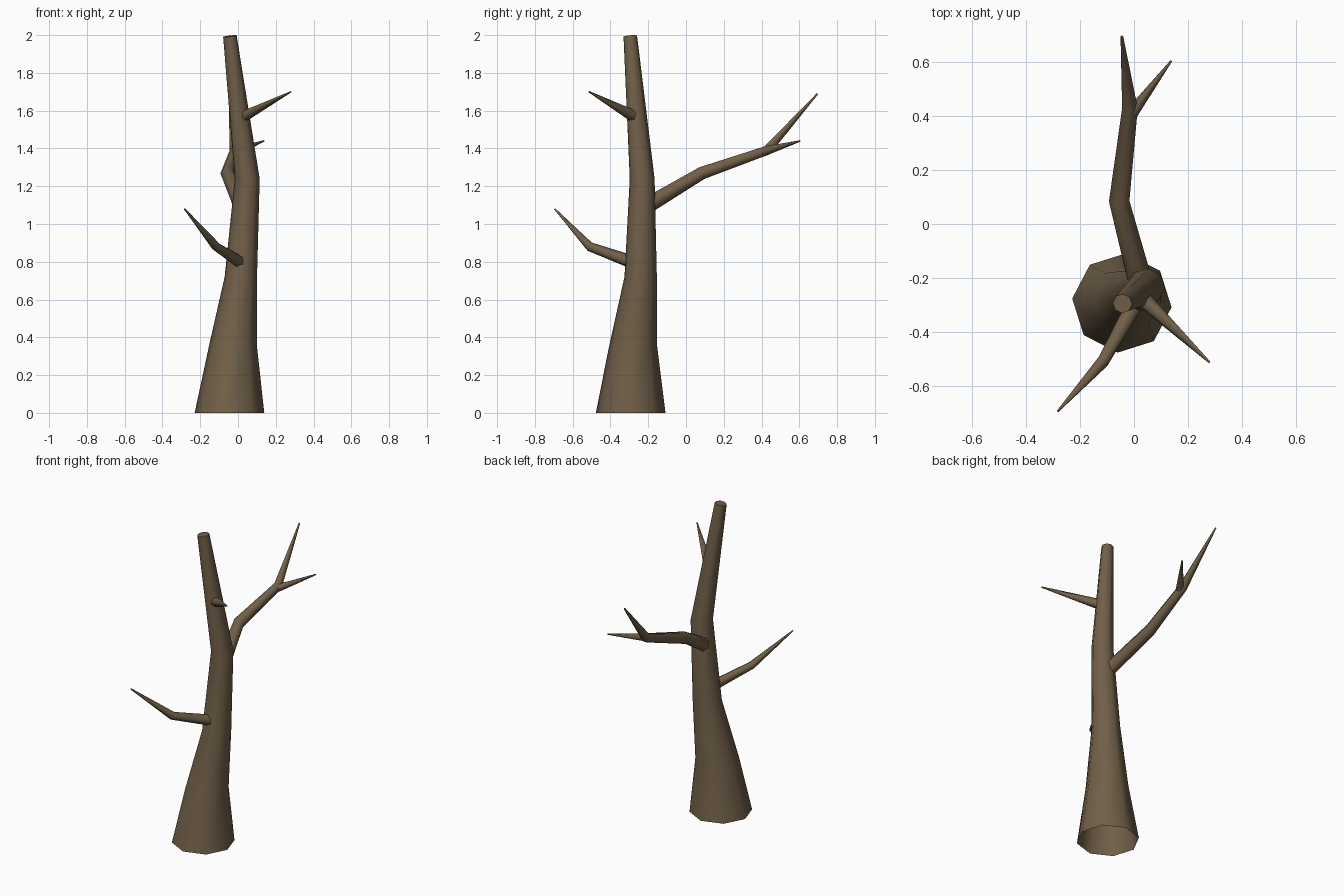
import bpy, bmesh, math
from mathutils import Vector

if "Cube" in bpy.data.objects:
    bpy.data.objects.remove(bpy.data.objects["Cube"])

bark = bpy.data.materials.new("bark")
bark.diffuse_color = (0.165, 0.115, 0.065, 1)
bark.use_nodes = True
bark.node_tree.nodes["Principled BSDF"].inputs["Base Color"].default_value = bark.diffuse_color


def limb(name, rings, sides, phase=0.0, level=False, cap_start=True):
    """Tapered tube through (x, y, z, radius) stations; level keeps all but the last ring flat."""
    pts = [Vector(r[:3]) for r in rings]
    up = Vector((0, 0, 1))
    last = len(pts) - 1
    bm = bmesh.new()
    loops = []
    for i, p in enumerate(pts):
        d_in = (p - pts[i - 1]).normalized() if i > 0 else Vector()
        d_out = (pts[i + 1] - p).normalized() if i < last else Vector()
        d = up if level and i < last else (d_in + d_out).normalized()
        q = up.rotation_difference(d)
        loop = []
        for k in range(sides):
            a = phase + 2 * math.pi * k / sides
            loop.append(bm.verts.new(p + q @ Vector((math.cos(a), math.sin(a), 0)) * rings[i][3]))
        loops.append(loop)
    for a, b in zip(loops, loops[1:]):
        for k in range(sides):
            n = (k + 1) % sides
            bm.faces.new((a[k], a[n], b[n], b[k]))
    bm.faces.new(loops[-1])
    if cap_start:
        bm.faces.new(loops[0][::-1])
    me = bpy.data.meshes.new(name)
    bm.to_mesh(me)
    bm.free()
    me.materials.append(bark)
    ob = bpy.data.objects.new(name, me)
    bpy.context.collection.objects.link(ob)
    bpy.ops.object.select_all(action='DESELECT')
    ob.select_set(True)
    bpy.context.view_layer.objects.active = ob
    bpy.ops.object.shade_smooth_by_angle(angle=math.radians(65))
    return ob


# Trunk: flared octagonal base, open underneath
limb("trunk", [(-0.045, -0.293, 0, 0.185), (-0.027, -0.28, 0.35, 0.128),
               (0.015, -0.24, 0.72, 0.086), (0.049, -0.232, 1.24, 0.066),
               (-0.043, -0.295, 1.995, 0.036)],
     8, math.radians(-5), level=True, cap_start=False)

# Low front branch
limb("low_branch", [(0.015, -0.275, 0.795, 0.036), (-0.115, -0.51, 0.88, 0.025),
                    (-0.283, -0.695, 1.08, 0.004)], 6)

# Large rear branch and its twig
limb("rear_branch", [(0.02, -0.20, 1.10, 0.046), (-0.055, 0.085, 1.27, 0.038),
                     (-0.015, 0.43, 1.39, 0.029), (-0.045, 0.696, 1.69, 0.005)], 6)
limb("rear_twig", [(-0.005, 0.415, 1.385, 0.025), (0.138, 0.605, 1.44, 0.004)], 6)

# Upper front branch
limb("upper_branch", [(0.03, -0.276, 1.57, 0.032), (0.28, -0.513, 1.70, 0.004)], 6)
